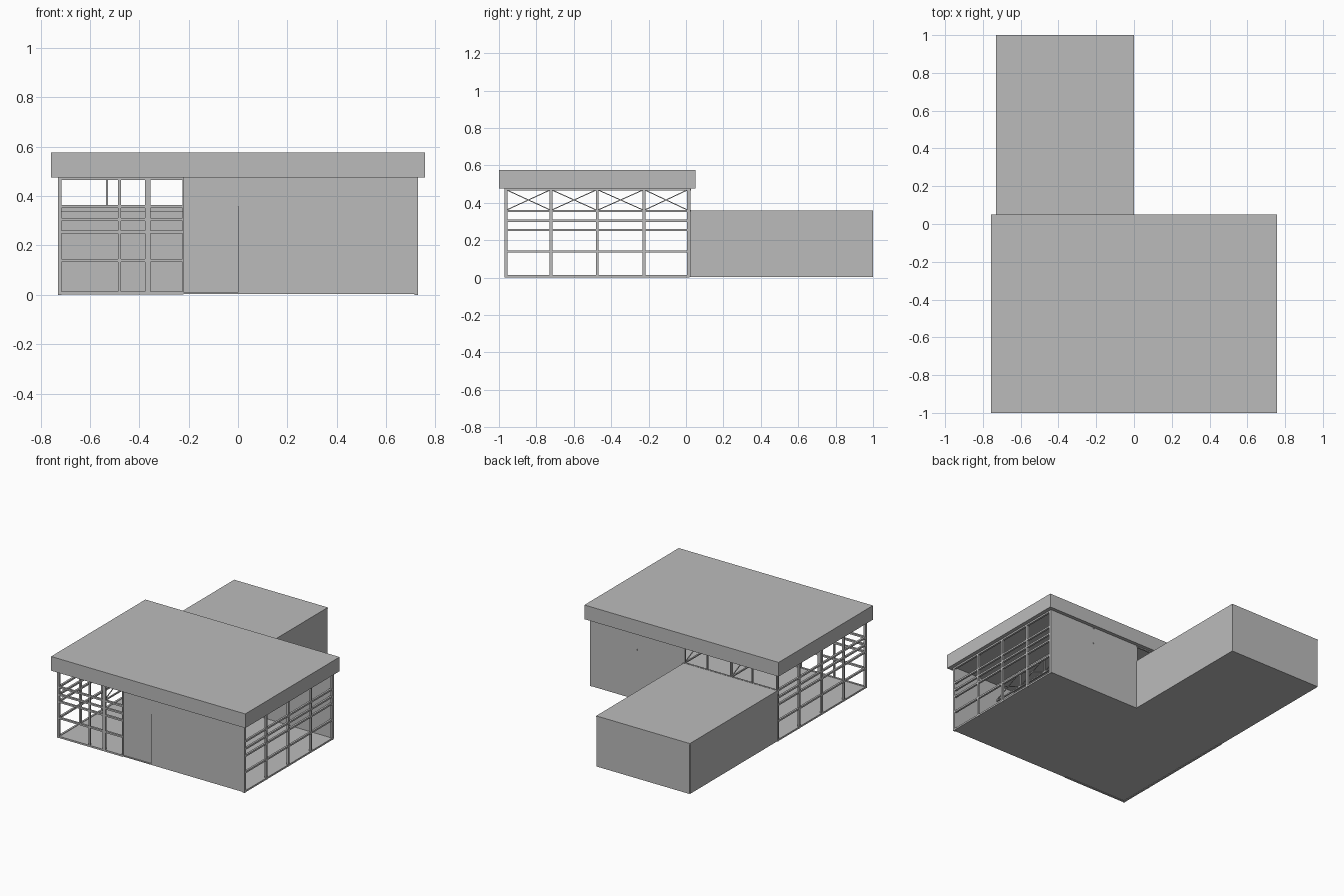
import bpy, bmesh
from mathutils import Vector, Matrix

cube = bpy.data.objects.get("Cube")
if cube:
    bpy.data.objects.remove(cube)

grey = bpy.data.materials.new("neutral grey")
grey.use_nodes = True
colour = (0.5, 0.5, 0.5, 1)
grey.diffuse_color = colour
grey.node_tree.nodes["Principled BSDF"].inputs["Base Color"].default_value = colour


def box(bm, xs, ys, zs):
    """Add a box given its range on each axis."""
    size = [b - a for a, b in (xs, ys, zs)]
    mid = [(a + b) / 2 for a, b in (xs, ys, zs)]
    bmesh.ops.create_cube(bm, size=1, matrix=Matrix.Translation(mid) @ Matrix.Diagonal((*size, 1)))


def rod(bm, a, b, width):
    """Add a square rod between two points."""
    a, b = Vector(a), Vector(b)
    turn = (b - a).to_track_quat("Z", "X").to_matrix().to_4x4()
    scale = Matrix.Diagonal((width, width, (b - a).length, 1))
    bmesh.ops.create_cube(bm, size=1, matrix=Matrix.Translation((a + b) / 2) @ turn @ scale)


def finish(name, bm):
    mesh = bpy.data.meshes.new(name)
    bm.to_mesh(mesh)
    bm.free()
    mesh.materials.append(grey)
    obj = bpy.data.objects.new(name, mesh)
    bpy.context.collection.objects.link(obj)
    return obj


def block(name, xs, ys, zs):
    bm = bmesh.new()
    box(bm, xs, ys, zs)
    return finish(name, bm)


def around(centre, width):
    return (centre - width / 2, centre + width / 2)


SIDE, FRONT, BACK = 0.73, -0.97, 0.025
EAVES, LOW, BASE = 0.476, 0.36, 0.004
BAR = 0.012
rails = (0.007, 0.14, 0.255, 0.305, 0.357, 0.471)
bays = (-0.963, -0.722, -0.475, -0.225, 0.012)

# Roof and floor slabs
block("main_roof", (-0.757, 0.757), (-1, 0.05), (EAVES, 0.576))
block("main_floor", (-SIDE, SIDE), (FRONT, BACK), (BASE, 0.01))

# Solid walls
block("front_wall", (0, SIDE), (FRONT, FRONT + 0.012), (BASE, EAVES))
block("front_entry_wall", (-0.22, 0), (FRONT + 0.008, FRONT + 0.016), (BASE, EAVES))
block("back_wall", (0, SIDE), (BACK - 0.012, BACK), (BASE, EAVES))

# Glazing frames of both sides
for name, sign in (("left_side_frame", 1), ("right_side_frame", -1)):
    bm = bmesh.new()
    xs = sorted((sign * SIDE, sign * (SIDE - 0.014)))
    for y in bays:
        box(bm, xs, around(y, 0.015), (0, EAVES))
    for z in rails:
        box(bm, xs, (FRONT, BACK - 0.005), around(z, BAR))
    finish(name, bm)

# Front glazing frame
bm = bmesh.new()
for x, width in ((-0.722, 0.015), (-0.481, BAR), (-0.366, 0.023), (-0.222, 0.006)):
    box(bm, around(x, width), (FRONT, FRONT + 0.014), (BASE, EAVES))
for z in rails:
    box(bm, (-SIDE, -0.22), (FRONT, FRONT + 0.014), around(z, BAR))
finish("front_frame", bm)

# Window band above the rear wing
bm = bmesh.new()
for x in (-0.724, -0.531, -0.366, -0.182, -0.005):
    box(bm, around(x, 0.008), (BACK - BAR, BACK), (LOW, EAVES))
box(bm, (-SIDE, 0), (BACK - BAR, BACK), (0.335, LOW + 0.002))
box(bm, (-SIDE, 0), (BACK - BAR, BACK), (EAVES - 0.008, EAVES))
finish("rear_window_band", bm)

# Cross-braced roof trusses
for number, x in enumerate((-0.366, 0, 0.366), 1):
    bm = bmesh.new()
    for z in (LOW - 0.003, EAVES - 0.005):
        box(bm, around(x, 0.01), (FRONT + 0.01, BACK + 0.003), around(z, 0.008))
    for y in bays:
        box(bm, around(x, 0.01), around(y, 0.01), (LOW, EAVES))
    for a, b in zip(bays, bays[1:]):
        rod(bm, (x, a, LOW), (x, b, EAVES - 0.005), 0.005)
        rod(bm, (x, b, LOW), (x, a, EAVES - 0.005), 0.005)
    finish(f"roof_truss_{number}", bm)

# Rear wing, open to the hall
block("wing_floor", (-SIDE, 0), (BACK, 0.995), (BASE, 0.01))
block("wing_roof", (-SIDE, 0), (BACK, 1), (LOW - 0.008, LOW))
block("wing_back_wall", (-SIDE + 0.004, -0.004), (0.988, 1), (BASE, LOW - 0.008))
for name, x in (("wing_right_wall", -SIDE + 0.006), ("wing_left_wall", -0.006)):
    block(name, around(x, 0.012), (BACK, 0.995), (BASE, LOW - 0.008))
